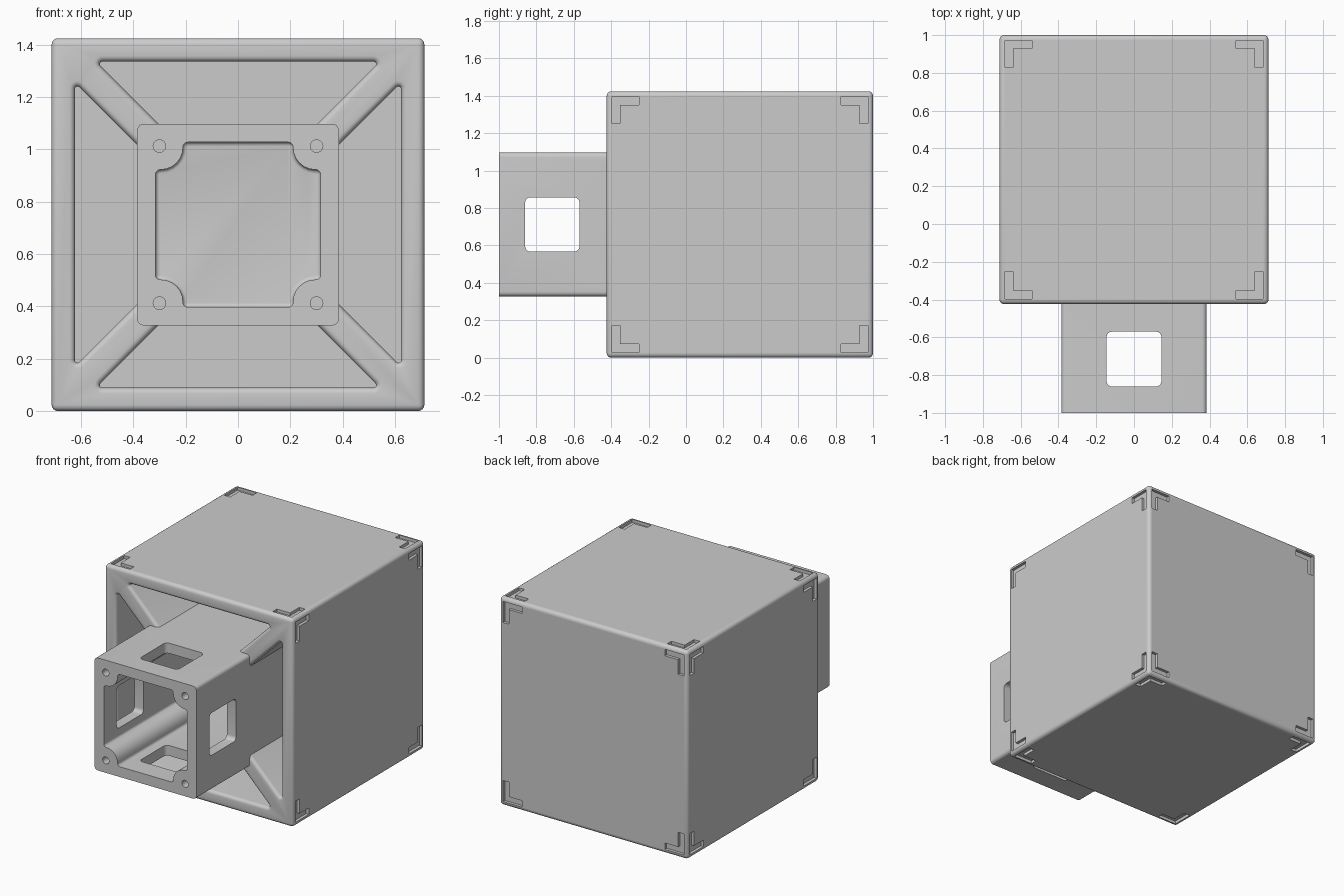
import bpy, bmesh, math
from mathutils import Matrix, Vector

old = bpy.data.objects.get("Cube")
if old:
    bpy.data.objects.remove(old, do_unlink=True)

HALF = 0.712                               # half size of the cube
CENTRE = Vector((0, 1 - HALF, HALF))       # cube centre
FRONT = -HALF                              # local y of the cube front
TUBE_FRONT = -1 - CENTRE.y                 # local y of the tube front
FLOOR = HALF - 0.07                        # local y of the pocket floors
QUARTER = math.pi / 2

grey = bpy.data.materials.new("plain_grey")
grey.use_nodes = True
grey.diffuse_color = (0.6, 0.6, 0.6, 1)
grey.node_tree.nodes["Principled BSDF"].inputs["Base Color"].default_value = (0.6, 0.6, 0.6, 1)


def turn(axis, quarters=1):
    return Matrix.Rotation(quarters * QUARTER, 4, axis)


def outline(corners, steps=6):
    """Fillet counter-clockwise corners (u, v, radius); gives points with outward normals."""
    result = []
    for i, (u, v, r) in enumerate(corners):
        p = Vector((u, v))
        a = (p - Vector(corners[i - 1][:2])).normalized()
        b = (Vector(corners[(i + 1) % len(corners)][:2]) - p).normalized()
        bend = math.atan2(a.x * b.y - a.y * b.x, a.dot(b))
        side = math.copysign(1, bend)
        normal = Vector((a.y, -a.x))
        start = p - a * r * math.tan(abs(bend) / 2)
        centre = start - normal * r * side
        for k in range(steps + 1):
            n = Matrix.Rotation(bend * k / steps, 2) @ normal
            result.append((centre + n * r * side, n))
    return result


def loft(bm, points, profile, matrix=Matrix()):
    """Sweep an outline along local y; profile lists (y, outward offset)."""
    rings = []
    for y, grow in profile:
        ring = []
        for p, n in points:
            q = p + n * grow
            ring.append(bm.verts.new(matrix @ Vector((q.x, y, q.y))))
        rings.append(ring)
    count = len(points)
    for low, high in zip(rings, rings[1:]):
        for i in range(count):
            j = (i + 1) % count
            bm.faces.new((low[i], low[j], high[j], high[i]))
    bm.faces.new(rings[0])
    bm.faces.new(rings[-1])


def make(name, bm):
    bmesh.ops.recalc_face_normals(bm, faces=bm.faces)
    mesh = bpy.data.meshes.new(name)
    bm.to_mesh(mesh)
    bm.free()
    mesh.materials.append(grey)
    obj = bpy.data.objects.new(name, mesh)
    obj.location = CENTRE
    bpy.context.collection.objects.link(obj)
    return obj


def combine(target, bm, operation="DIFFERENCE"):
    tool = make("tool", bm)
    tool.hide_render = True
    mod = target.modifiers.new("combine", "BOOLEAN")
    mod.operation, mod.solver, mod.object = operation, "EXACT", tool
    bpy.context.view_layer.objects.active = target
    bpy.ops.object.modifier_apply(modifier=mod.name)
    bpy.data.objects.remove(tool, do_unlink=True)


def square(half, r):
    return outline([(-half, -half, r), (half, -half, r), (half, half, r), (-half, half, r)])


# Cube with rounded edges
bm = bmesh.new()
bmesh.ops.create_cube(bm, size=2 * HALF)
bmesh.ops.bevel(bm, geom=bm.edges[:], offset=0.024, segments=4, profile=0.5, affect="EDGES")
housing = make("housing", bm)

# Four deep trapezoid pockets with rounded rims, leaving diagonal ribs
rim = 0.022
top = 0.645 - rim
inset = 0.05 + rim * math.sqrt(2)
trapezoid = outline([(inset - 0.3, 0.3, 0.01), (0.3 - inset, 0.3, 0.01),
                     (top - inset, top, 0.01), (inset - top, top, 0.01)])
profile = [(FRONT - 0.1, rim)]
for k in range(6):
    angle = QUARTER * (1 - k / 5)
    profile.append((FRONT + rim * (1 - math.sin(angle)), rim * (1 - math.cos(angle))))
profile.append((FLOOR, 0))
bm = bmesh.new()
for k in range(4):
    loft(bm, trapezoid, profile, turn("Y", k))
combine(housing, bm)

# Square mounting tube
bm = bmesh.new()
loft(bm, square(0.385, 0.025), [(TUBE_FRONT, 0), (FLOOR + 0.03, 0)])
combine(housing, bm, "UNION")

# Tube bore with a round screw boss in each corner
corners = []
for k in range(4):
    spin = Matrix.Rotation(k * QUARTER, 2)
    for u, v, r in ((0.315, 0.21, 0.018), (0.21, 0.21, 0.085), (0.21, 0.315, 0.018)):
        q = spin @ Vector((u, v))
        corners.append((q.x, q.y, r))
bore = [(TUBE_FRONT - 0.1, 0)]
for k in range(5):
    angle = QUARTER * k / 4
    bore.append((FLOOR - 0.015 * (1 - math.sin(angle)), -0.015 * (1 - math.cos(angle))))
bm = bmesh.new()
loft(bm, outline(corners), bore)
combine(housing, bm)

# Screw holes
bm = bmesh.new()
for x in (-0.3, 0.3):
    for z in (-0.3, 0.3):
        loft(bm, square(0.024, 0.0239), [(TUBE_FRONT - 0.1, 0), (TUBE_FRONT + 0.12, 0)],
             Matrix.Translation((x, 0, z)))
combine(housing, bm)

# Windows through the tube walls, vertical then sideways
for axis in "XZ":
    bm = bmesh.new()
    shift = Matrix.Translation((0, -0.715 - CENTRE.y, 0))
    loft(bm, square(0.145, 0.028), [(-0.6, 0), (0.6, 0)], shift @ turn(axis))
    combine(housing, bm)

# L-shaped corner recesses on every face but the front
far, near, arm = 0.684, 0.64, 0.54
ell = [(Vector(p), Vector((0, 0))) for p in
       ((far, arm), (far, far), (arm, far), (arm, near), (near, near), (near, arm))]
bm = bmesh.new()
for face in (Matrix(), turn("X"), turn("X", -1), turn("Z"), turn("Z", -1)):
    for k in range(4):
        loft(bm, ell, [(HALF - 0.02, 0), (HALF + 0.05, 0)], face @ turn("Y", k))
combine(housing, bm)

# Smooth curves, crisp edges
bpy.ops.object.select_all(action="DESELECT")
housing.select_set(True)
bpy.context.view_layer.objects.active = housing
bpy.ops.object.shade_smooth_by_angle(angle=math.radians(35))
